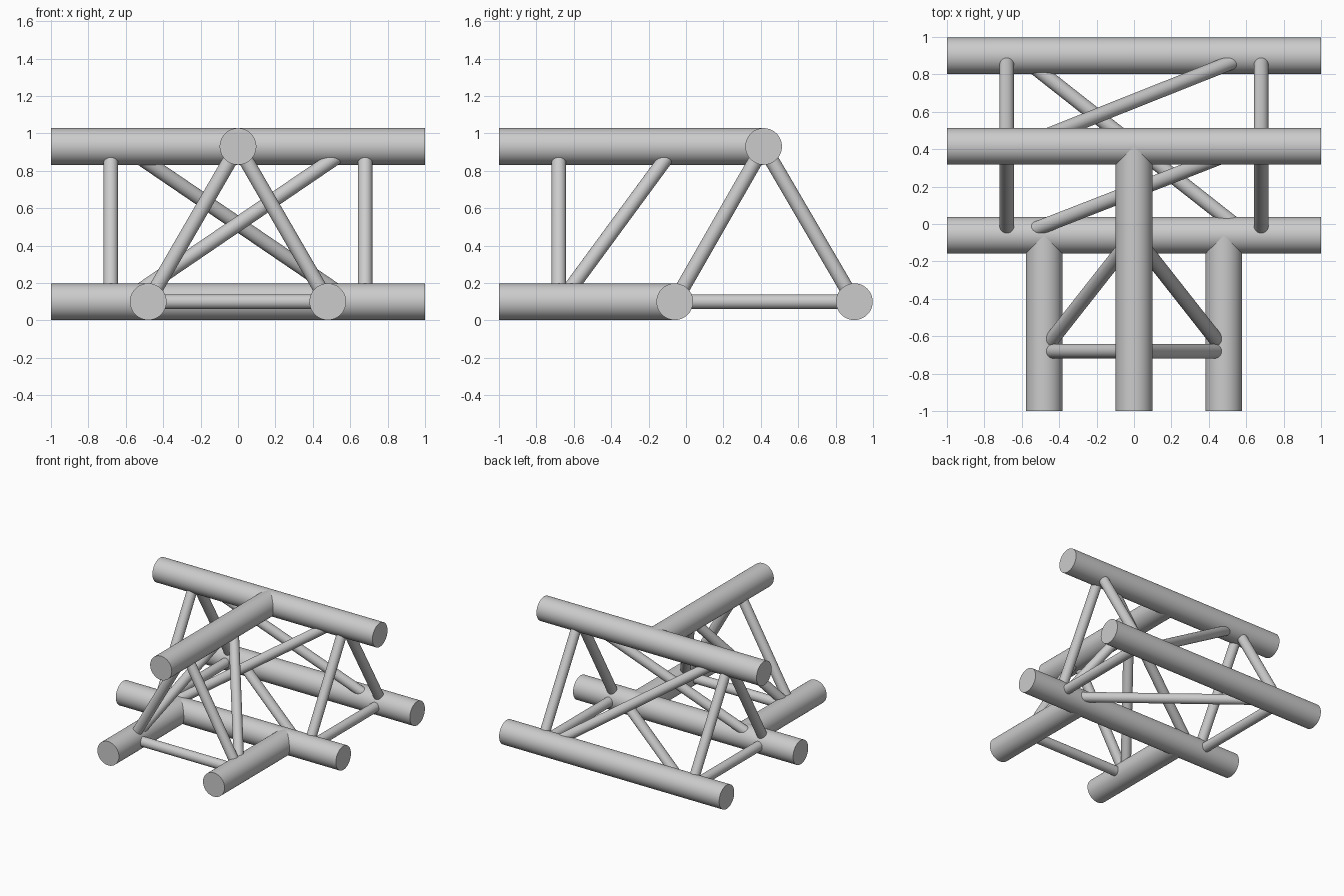
import bpy
import math
from mathutils import Vector

cube = bpy.data.objects.get("Cube")
if cube:
    bpy.data.objects.remove(cube, do_unlink=True)

steel = bpy.data.materials.new("light_grey_metal")
steel.use_nodes = True
grey = (0.6, 0.6, 0.6, 1)
steel.diffuse_color = grey
steel.node_tree.nodes["Principled BSDF"].inputs["Base Color"].default_value = grey

CHORD, BRACE = 0.098, 0.039      # tube radii
LOW, HIGH = 0.1, 0.93            # heights of the tube axes
FRONT, MID, BACK = -0.06, 0.415, 0.9
HALF = 0.48                      # half spacing of the branch chords


def tube(name, a, b, radius, sides):
    """Capped round tube running from point a to point b."""
    a, b = Vector(a), Vector(b)
    axis = b - a
    bpy.ops.mesh.primitive_cylinder_add(
        vertices=sides, radius=radius, depth=axis.length, location=(a + b) / 2,
        rotation=axis.to_track_quat("Z", "Y").to_euler())
    obj = bpy.context.object
    obj.name = name
    obj.data.materials.append(steel)
    bpy.ops.object.shade_smooth_by_angle(angle=math.radians(35))
    return obj


def chord(name, a, b):
    return tube(name, a, b, CHORD, 64)


def brace(name, a, b):
    return tube(name, a, b, BRACE, 32)


# Long chords of the cross run
rails = {"front": (FRONT, LOW), "back": (BACK, LOW), "top": (MID, HIGH)}
for name, (y, z) in rails.items():
    chord(name + "_chord", (-1, y, z), (1, y, z))

# Chords of the branch, butting into the cross run
chord("branch_top_chord", (0, -1, HIGH), (0, MID, HIGH))
for side, s in (("left", 1), ("right", -1)):
    chord(side + "_branch_chord", (s * HALF, -1, LOW), (s * HALF, FRONT, LOW))

# Triangular end frames and one diagonal on each face of the cross run
for p, q, lean in (("front", "top", 1), ("top", "back", 1), ("back", "front", 1)):
    for side, s in (("left", 1), ("right", -1)):
        x = s * 0.68
        brace(f"{side}_{p}_{q}_strut", (x, *rails[p]), (x, *rails[q]))
    x = 0.61 if p == "top" else -0.61
    if p == "top":
        x = -0.61
    brace(f"{p}_{q}_diagonal", (x, *rails[p]), (-x, *rails[q]))

# Branch frame: triangle near the open end and two rising diagonals
Y = -0.68
brace("branch_bottom_strut", (-HALF, Y, LOW), (HALF, Y, LOW))
for side, s in (("left", 1), ("right", -1)):
    foot = (s * HALF, Y, LOW)
    brace(side + "_branch_strut", foot, (0, Y, HIGH))
    brace(side + "_branch_diagonal", (s * HALF, Y + 0.01, LOW), (0, FRONT, HIGH))
